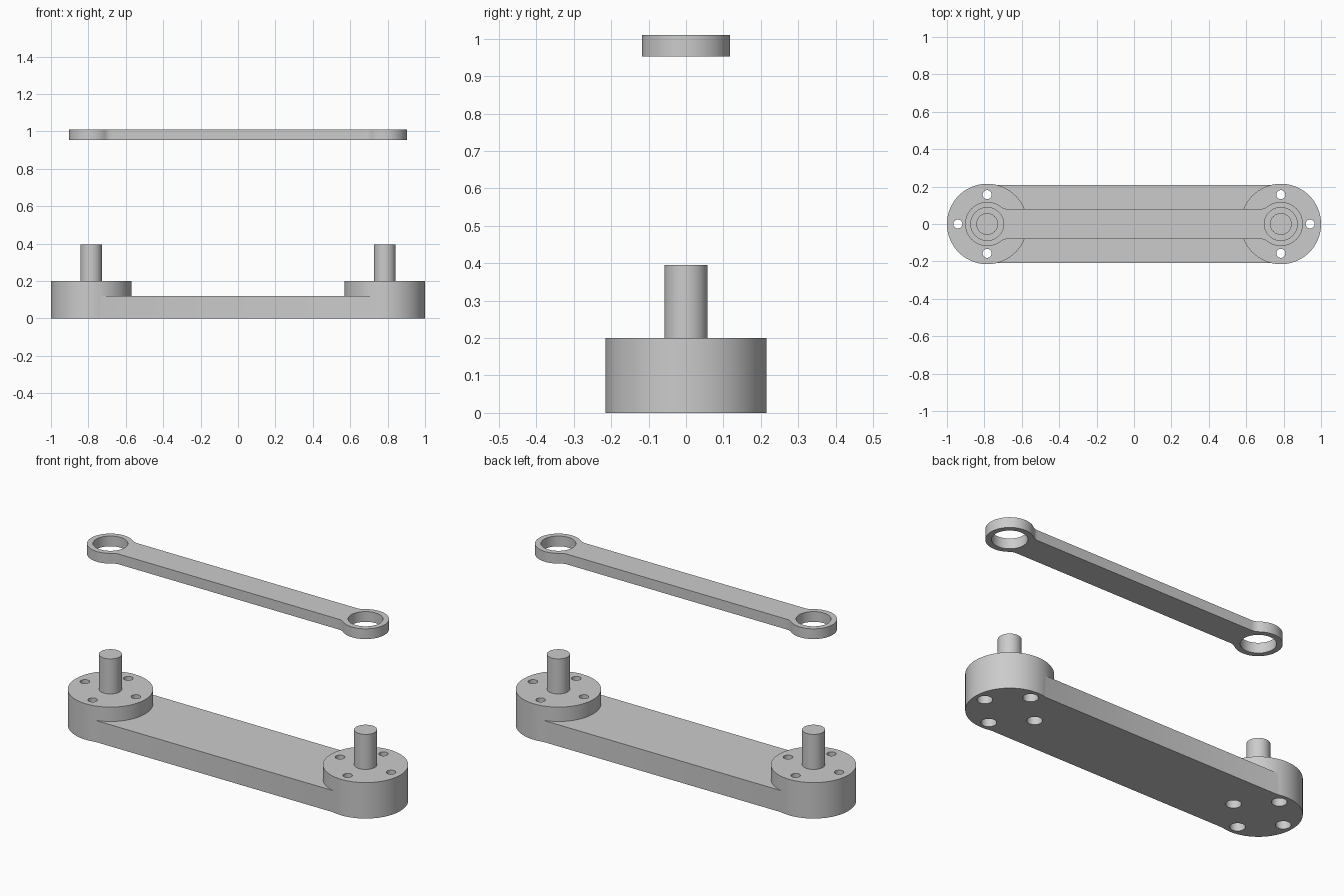
import bpy, bmesh
from math import sqrt, atan2, cos, sin, pi

if "Cube" in bpy.data.objects:
    bpy.data.objects.remove(bpy.data.objects["Cube"])

END_X = 0.785   # distance of both pivots from the centre
SEG = 64


def cylinder(name, x, y, r, z0, z1, seg=SEG):
    bpy.ops.mesh.primitive_cylinder_add(vertices=seg, radius=r, depth=z1 - z0,
                                        location=(x, y, (z0 + z1) / 2))
    ob = bpy.context.object
    ob.name = name
    return ob


def prism(name, outline, z0, z1):
    bm = bmesh.new()
    face = bm.faces.new([bm.verts.new((x, y, z0)) for x, y in outline])
    top = bmesh.ops.extrude_face_region(bm, geom=[face])["geom"]
    bmesh.ops.translate(bm, vec=(0, 0, z1 - z0),
                        verts=[v for v in top if isinstance(v, bmesh.types.BMVert)])
    bmesh.ops.recalc_face_normals(bm, faces=bm.faces)
    me = bpy.data.meshes.new(name)
    bm.to_mesh(me)
    bm.free()
    ob = bpy.data.objects.new(name, me)
    bpy.context.collection.objects.link(ob)
    return ob


def boolean(ob, tool, op):
    bpy.context.view_layer.objects.active = ob
    mod = ob.modifiers.new(op, 'BOOLEAN')
    mod.object, mod.operation, mod.solver = tool, op, 'EXACT'
    bpy.ops.object.modifier_apply(modifier=mod.name)
    bpy.data.objects.remove(tool, do_unlink=True)


def smooth(ob):
    bpy.ops.object.select_all(action='DESELECT')
    ob.select_set(True)
    bpy.context.view_layer.objects.active = ob
    bpy.ops.object.shade_smooth_by_angle(angle=0.6)


# base: low bar with a raised round boss and pin at each end
HW = 0.208
base = prism("base", [(-END_X, -HW), (END_X, -HW), (END_X, HW), (-END_X, HW)], 0, 0.12)
for s in (-1, 1):
    boolean(base, cylinder("boss", s * END_X, 0, 0.215, 0, 0.2, 96), 'UNION')
    boolean(base, cylinder("pin", s * END_X, 0, 0.058, 0.1, 0.395), 'UNION')

# four counterbored screw holes per boss
for s in (-1, 1):
    for i in range(4):
        x = s * END_X + 0.157 * cos(i * pi / 2)
        y = 0.157 * sin(i * pi / 2)
        boolean(base, cylinder("screw_hole", x, y, 0.024, -0.1, 0.3, 32), 'DIFFERENCE')
        boolean(base, cylinder("counterbore", x, y, 0.038, -0.1, 0.1, 32), 'DIFFERENCE')
smooth(base)

# connecting link: narrow bar blending into a ring at each end
R, H, F = 0.118, 0.08, 0.06            # ring radius, bar half width, fillet radius
dx = sqrt((R + F) ** 2 - (H + F) ** 2)
a = atan2(H + F, dx)
quarter = []                           # upper right quarter, from ring tip to bar
for i in range(25):
    t = a * i / 24
    quarter.append((END_X + R * cos(t), R * sin(t)))
# extend round the far side of the ring: mirror the arc so the tip points outwards
quarter = [(END_X + R * cos((pi - a) * i / 32), R * sin((pi - a) * i / 32)) for i in range(33)]
for i in range(1, 9):
    t = -a + (a - pi / 2) * i / 8
    quarter.append((END_X - dx + F * cos(t), H + F + F * sin(t)))
left = [(-x, y) for x, y in reversed(quarter)]
upper = quarter + left
lower = [(x, -y) for x, y in reversed(upper[1:-1])]
link = prism("connecting_link", upper + lower, 0.953, 1.01)
for s in (-1, 1):
    boolean(link, cylinder("link_hole", s * END_X, 0, 0.088, 0.9, 1.1), 'DIFFERENCE')
smooth(link)
